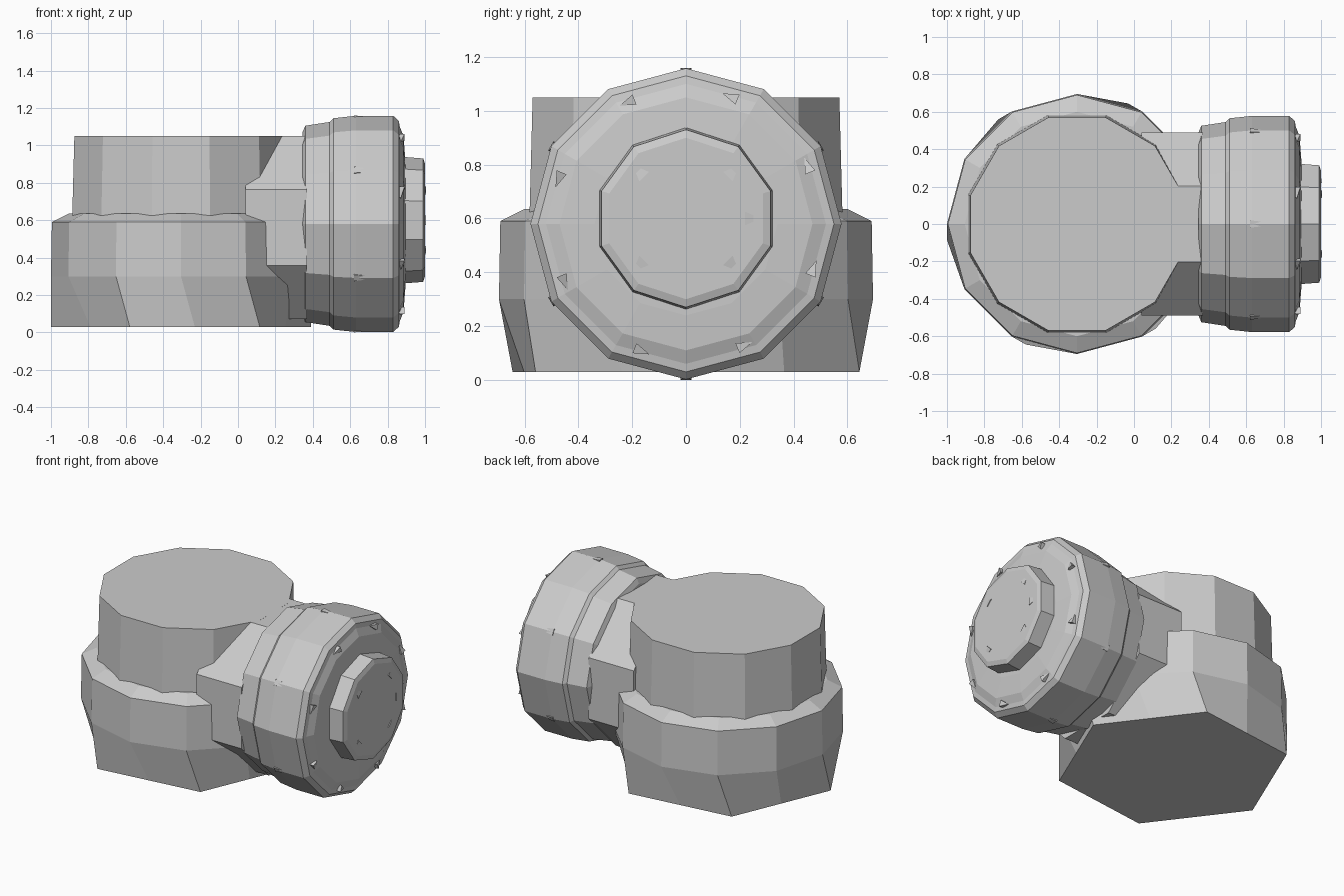
import bpy, math
from mathutils import Vector

if "Cube" in bpy.data.objects:
    bpy.data.objects.remove(bpy.data.objects["Cube"])

grey = bpy.data.materials.new("mid grey")
grey.diffuse_color = (0.6, 0.6, 0.6, 1)
grey.use_nodes = True
grey.node_tree.nodes["Principled BSDF"].inputs["Base Color"].default_value = grey.diffuse_color


def make(name, verts, faces):
    me = bpy.data.meshes.new(name)
    me.from_pydata(verts, [], faces)
    me.materials.append(grey)
    ob = bpy.data.objects.new(name, me)
    bpy.context.collection.objects.link(ob)
    return ob


def skin(name, rings):
    """Join equal-length rings of points and cap both ends."""
    n = len(rings[0])
    faces = [tuple(reversed(range(n)))]
    for k in range(len(rings) - 1):
        for i in range(n):
            j = (i + 1) % n
            faces.append((k*n + i, k*n + j, (k + 1)*n + j, (k + 1)*n + i))
    faces.append(tuple(range((len(rings) - 1)*n, len(rings)*n)))
    return make(name, [p for r in rings for p in r], faces)


def ring_z(r, z, n=12, off=0.0, cx=-0.305, hexed=False):
    pts = []
    for i in range(n):
        a = math.radians(off) + 2*math.pi*i/n
        q = r*math.cos(math.pi/6) if hexed and i % 2 else r
        pts.append((cx + q*math.cos(a), q*math.sin(a), z))
    return pts


def ring_x(r, x, n=12, off=0.0, cz=0.58, cy=0.0):
    return [(x, cy + r*math.cos(math.radians(off) + 2*math.pi*i/n),
             cz + r*math.sin(math.radians(off) + 2*math.pi*i/n)) for i in range(n)]


# Wide lower drum with a six-sided underside
skin("lower_drum", [ring_z(0.70, 0.03, off=7, hexed=True), ring_z(0.695, 0.30),
                    ring_z(0.69, 0.59), ring_z(0.60, 0.635)])

# Narrower upper drum
skin("upper_drum", [ring_z(0.605, 0.50, off=15), ring_z(0.59, 1.05, off=15)])

# Eight-sided neck joining the drum to the side cap
skin("side_neck", [ring_x(0.53, 0.04, 8, 22.5, 0.56), ring_x(0.53, 0.37, 8, 22.5, 0.56)])

# Stepped side cap turned about the x axis
cap = [(0.345, 0.49), (0.36, 0.525), (0.49, 0.545), (0.51, 0.565), (0.63, 0.578),
       (0.83, 0.578), (0.86, 0.55), (0.865, 0.52), (0.885, 0.47), (0.895, 0.34)]
skin("side_cap", [ring_x(r, x) for x, r in cap])

# Raised centre boss
skin("centre_boss", [ring_x(0.34, 0.86, 10, 18, 0.60), ring_x(0.33, 0.99, 10, 18, 0.60),
                     ring_x(0.30, 1.0, 10, 18, 0.60)])


def spike(name, base, length, out, width, height):
    """Small wedge: runs along 'length', rises along 'out'."""
    b, l, o = Vector(base), Vector(length), Vector(out)
    s = l.cross(o).normalized()*width/2
    v = [b - s - o*0.04, b + s - o*0.04, b + s + o*height, b - s + o*height, b + l]
    make(name, v, [(0, 1, 2, 3), (0, 4, 1), (1, 4, 2), (2, 4, 3), (3, 4, 0)])


# Slim grip ridges around the cap
for i in range(6):
    a = math.radians(30 + 60*i)
    o = Vector((0, math.cos(a), math.sin(a)))
    spike("grip_ridge", Vector((0.62, 0, 0.58)) + o*0.565, (0.16, 0, 0), o, 0.04, 0.015)

# Small studs on the rim and on the boss
for i in range(8):
    a = math.radians(45*i + 22.5)
    o = Vector((0, math.cos(a), math.sin(a)))
    t = Vector((0, -math.sin(a), math.cos(a)))
    spike("rim_stud", Vector((0.87, 0, 0.58)) + o*0.50, t*0.06, (1, 0, 0), 0.04, 0.02)
for a in (0, 45, 135, 225, 315):
    a = math.radians(a)
    o = Vector((0, math.cos(a), math.sin(a)))
    spike("boss_stud", Vector((0.995, 0, 0.60)) + o*0.22, o*0.06, (1, 0, 0), 0.05, 0.01)
